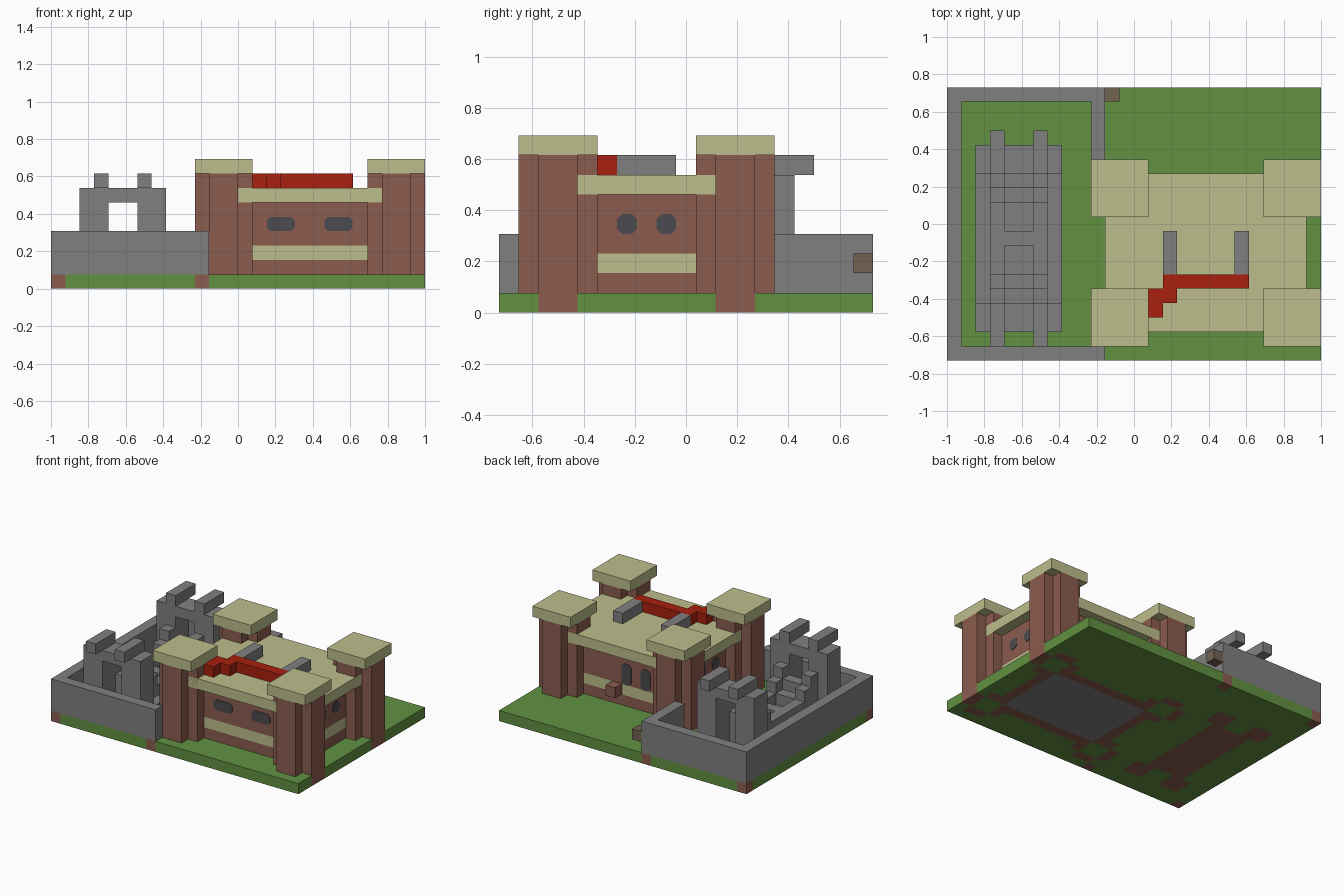
import bpy, bmesh
from mathutils import Vector

cube = bpy.data.objects.get("Cube")
if cube:
    bpy.data.objects.remove(cube, do_unlink=True)

U = 2 / 26            # one block
NX, NY = 26, 19       # ground size in blocks


def material(name, rgb):
    lin = [((c / 255 + 0.055) / 1.055) ** 2.4 for c in rgb] + [1]
    m = bpy.data.materials.new(name)
    m.use_nodes = True
    m.diffuse_color = lin
    m.node_tree.nodes["Principled BSDF"].inputs["Base Color"].default_value = lin
    return m


GREEN = material("grass green", (98, 145, 66))
BROWN = material("brick brown", (139, 92, 78))
CREAM = material("sand cream", (189, 190, 140))
GREY = material("stone grey", (127, 128, 127))
RED = material("flag red", (168, 32, 14))
DARK = material("window dark", (75, 75, 80))
WOOD = material("wood", (113, 98, 82))


def pos(i, j, k):
    """Block coordinates to world coordinates."""
    return Vector(((i - NX / 2) * U, (j - NY / 2) * U, k * U))


def finish(name, bm, *mats):
    bmesh.ops.recalc_face_normals(bm, faces=bm.faces)
    me = bpy.data.meshes.new(name)
    bm.to_mesh(me)
    bm.free()
    for m in mats:
        me.materials.append(m)
    ob = bpy.data.objects.new(name, me)
    bpy.context.collection.objects.link(ob)
    return ob


def blocks(name, mat, *boxes):
    """One object made of boxes, each given as i, j and k ranges."""
    bm = bmesh.new()
    for (i0, i1), (j0, j1), (k0, k1) in boxes:
        lo, hi = pos(i0, j0, k0), pos(i1, j1, k1)
        made = bmesh.ops.create_cube(bm, size=1)["verts"]
        bmesh.ops.scale(bm, vec=hi - lo, verts=made)
        bmesh.ops.translate(bm, vec=(lo + hi) / 2, verts=made)
    return finish(name, bm, mat)


def window(name, axis, plane, a, k):
    """Thin plate with cut corners; axis is the wall normal (0 = x, 1 = y)."""
    c = 0.25
    (a0, a1), (k0, k1) = a, k
    outline = [(a0 + c, k0), (a1 - c, k0), (a1, k0 + c), (a1, k1 - c),
               (a1 - c, k1), (a0 + c, k1), (a0, k1 - c), (a0, k0 + c)]
    bm = bmesh.new()
    d = 0.05
    verts = [bm.verts.new(pos(plane - d, p, q) if axis == 0 else pos(p, plane - d, q))
             for p, q in outline]
    face = bm.faces.new(verts)
    out = bmesh.ops.extrude_face_region(bm, geom=[face])["geom"]
    move = Vector((2 * d * U, 0, 0)) if axis == 0 else Vector((0, 2 * d * U, 0))
    bmesh.ops.translate(bm, vec=move, verts=[v for v in out if isinstance(v, bmesh.types.BMVert)])
    finish(name, bm, DARK)


TOWERS = [(i, j) for i in (10, 22) for j in (1, 10)]


def foundation(i, j):
    """Material index of a ground cell: grass, brick or stone."""
    for ti, tj in TOWERS:                      # hollow ring under each tower
        a, b = i - ti, j - tj
        if 0 <= a < 4 and 0 <= b < 4:
            if (a in (0, 3)) != (b in (0, 3)):
                return 1
            if a in (1, 2):
                return 0
    if 13 <= i < 23 and 4 <= j < 11:
        return 2
    if 12 <= i < 24 and 3 <= j < 12:
        return 1
    if i in (0, 10) and j in (0, 18):
        return 1
    if 2 <= i < 8 and 2 <= j < 15:             # gatehouse footprint
        ends = j < 4 or j >= 13
        return int(not (ends and 4 <= i < 6) and (ends or 3 <= i < 7))
    return 0


# Ground slab with the foundations showing through
bm = bmesh.new()
grid = [[bm.verts.new(pos(i, j, 0)) for j in range(NY + 1)] for i in range(NX + 1)]
cells = [bm.faces.new((grid[i][j], grid[i + 1][j], grid[i + 1][j + 1], grid[i][j + 1]))
         for i in range(NX) for j in range(NY)]
out = bmesh.ops.extrude_face_region(bm, geom=cells, use_keep_orig=True)["geom"]
bmesh.ops.translate(bm, vec=(0, 0, U), verts=[v for v in out if isinstance(v, bmesh.types.BMVert)])
for f in bm.faces:
    c = f.calc_center_median() * 0.999
    f.material_index = foundation(int(c.x / U + NX / 2), int(c.y / U + NY / 2))
finish("ground", bm, GREEN, BROWN, GREY)

# Courtyard wall, open where the fort closes it
blocks("courtyard_wall", GREY,
       ((0, 11), (0, 1), (1, 4)), ((0, 11), (18, 19), (1, 4)),
       ((0, 1), (1, 18), (1, 4)), ((10, 11), (14, 18), (1, 4)))
blocks("wall_peg", WOOD, ((11, 12), (18, 19), (2, 3)))

# Fort body, lower band and roof
blocks("fort_walls", BROWN, ((12, 24), (3, 12), (1, 2)), ((12, 24), (3, 12), (3, 6)))
blocks("fort_band", CREAM, ((12, 24), (3, 12), (2, 3)))
blocks("fort_roof", CREAM, ((11, 25), (2, 13), (6, 7)))
blocks("back_step", BROWN, ((18, 19), (12, 13), (2, 3)))

# Corner towers: cross-shaped shaft with a square cap
for n, (i, j) in enumerate(TOWERS):
    blocks(f"tower_shaft_{n}", BROWN,
           ((i, i + 4), (j + 1, j + 3), (1, 8)), ((i + 1, i + 3), (j, j + 4), (1, 8)))
    blocks(f"tower_cap_{n}", CREAM, ((i, i + 4), (j, j + 4), (8, 9)))

# Windows on all four sides
for n, i in enumerate((15, 19)):
    window(f"front_window_{n}", 1, 3, (i, i + 2 - 0.05), (4, 5))
for n, i in enumerate((15, 17)):
    window(f"back_window_{n}", 1, 12, (i, i + 1), (3, 5))
for side, plane in (("left", 24), ("right", 12)):
    for n, j in enumerate((6, 8)):
        window(f"{side}_window_{n}", 0, plane, (j, j + 1), (4, 5))

# Red rail and two bars on the roof
blocks("roof_rail", RED, ((15, 21), (5, 6), (7, 8)),
       ((14, 16), (4, 5), (7, 8)), ((14, 15), (3, 4), (7, 8)))
for n, i in enumerate((15, 20)):
    blocks(f"roof_bar_{n}", GREY, ((i, i + 1), (6, 9), (7, 8)))


def flip(box, back):
    """Mirror a box front to back inside the courtyard."""
    i, (a, b), k = box
    return (i, (17 - b, 17 - a), k) if back else box


# Gatehouses at both courtyard ends, with barrels and steps
for end, back in (("front", False), ("back", True)):
    gate = [((2, 4), (2, 4), (1, 7)), ((6, 8), (2, 4), (1, 7)), ((4, 6), (2, 4), (6, 7))]
    blocks(f"{end}_gatehouse", GREY, *[flip(b, back) for b in gate])
    for n, i in enumerate((3, 6)):
        blocks(f"{end}_barrel_{n}", GREY, flip(((i, i + 1), (1, 4), (7, 8)), back))
        blocks(f"{end}_stair_{n}", GREY, flip(((i, i + 1), (4, 5), (1, 5)), back),
               flip(((i, i + 1), (5, 6), (1, 4)), back))
    blocks(f"{end}_landing", GREY, flip(((4, 6), (4, 5), (1, 4)), back),
           flip(((4, 6), (5, 6), (1, 3)), back), flip(((4, 6), (6, 8), (1, 2)), back))

# Low walkway joining the gatehouses
blocks("walkway", GREY, ((3, 4), (6, 11), (1, 3)), ((6, 7), (6, 11), (1, 3)),
       ((4, 6), (8, 9), (1, 3)), ((2, 3), (4, 13), (1, 2)), ((7, 8), (4, 13), (1, 2)))
